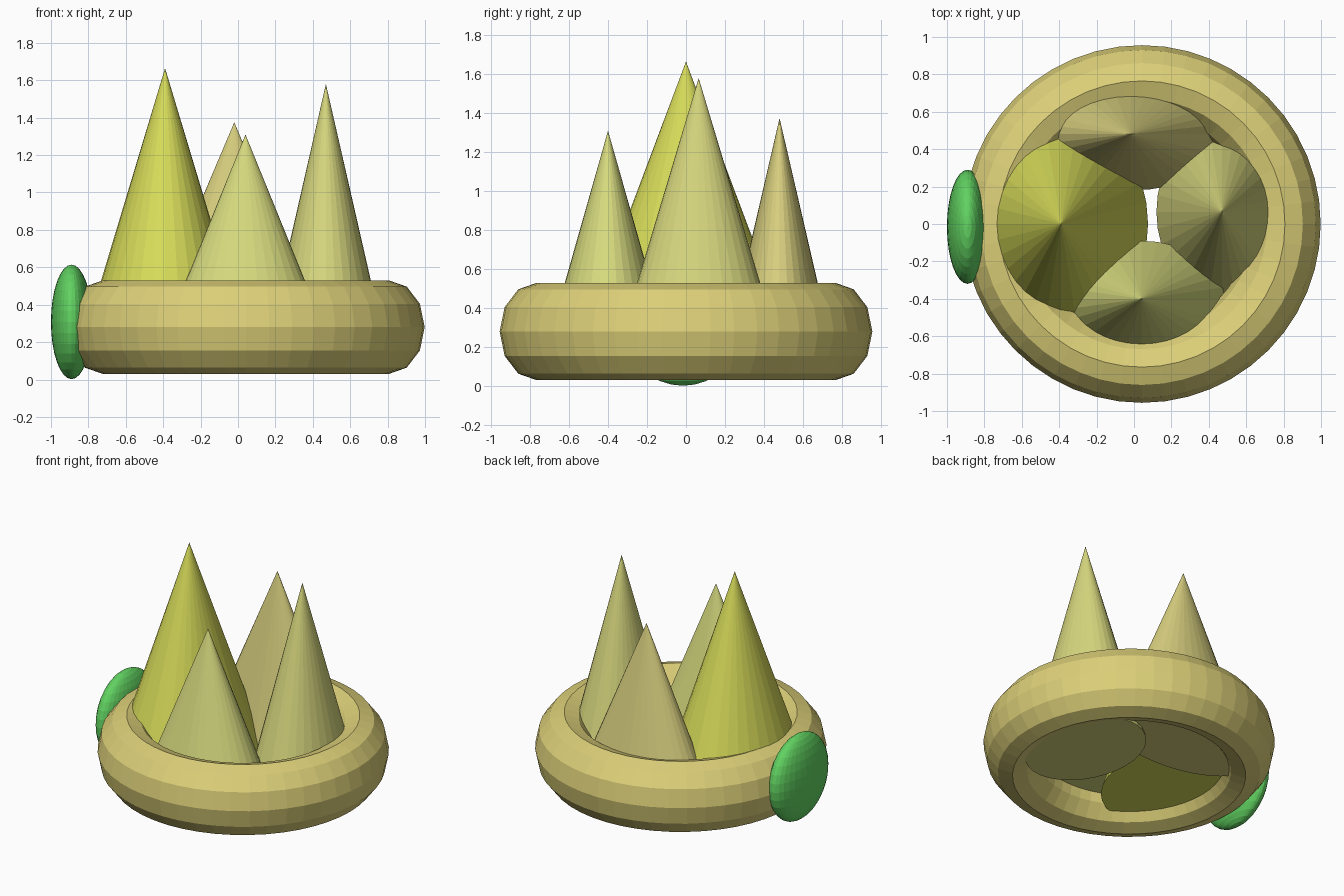
import bpy

if "Cube" in bpy.data.objects:
    bpy.data.objects.remove(bpy.data.objects["Cube"])


def finish(name, color):
    """Name the active object and give it a plain flat-shaded colour."""
    obj = bpy.context.object
    obj.name = name
    mat = bpy.data.materials.new(name + "_color")
    mat.diffuse_color = (*color, 1)
    mat.use_nodes = True
    mat.node_tree.nodes["Principled BSDF"].inputs["Base Color"].default_value = mat.diffuse_color
    obj.data.materials.append(mat)
    return obj


def spike(name, apex, base_z, rx, ry, color):
    """Oval-based cone whose tip is at apex and whose base sits at base_z."""
    x, y, top = apex
    bpy.ops.mesh.primitive_cone_add(vertices=32, radius1=1, radius2=0, depth=1,
                                    location=(x, y, (top + base_z) / 2))
    obj = finish(name, color)
    obj.scale = (rx, ry, top - base_z)


# Ring band, stretched vertically
bpy.ops.mesh.primitive_torus_add(major_segments=48, minor_segments=12,
                                 major_radius=0.765, minor_radius=0.191,
                                 location=(0.042, 0, 0.28))
ring = finish("ring_band", (0.72, 0.63, 0.19))
ring.scale.z = 0.25 / 0.191

# Four spikes standing inside the ring
spike("left_spike", (-0.39, 0.0, 1.665), 0.12, 0.465, 0.582, (0.68, 0.71, 0.10))
spike("right_spike", (0.47, 0.065, 1.58), 0.05, 0.35, 0.46, (0.68, 0.68, 0.21))
spike("front_spike", (0.04, -0.40, 1.31), 0.22, 0.444, 0.31, (0.68, 0.71, 0.21))
spike("back_spike", (-0.02, 0.48, 1.375), 0.08, 0.55, 0.30, (0.68, 0.62, 0.21))

# Flattened gem on the left side of the ring
bpy.ops.mesh.primitive_uv_sphere_add(segments=32, ring_count=16, radius=1,
                                     location=(-0.89, -0.015, 0.308))
gem = finish("side_gem", (0.12, 0.65, 0.12))
gem.scale = (0.11, 0.305, 0.306)
